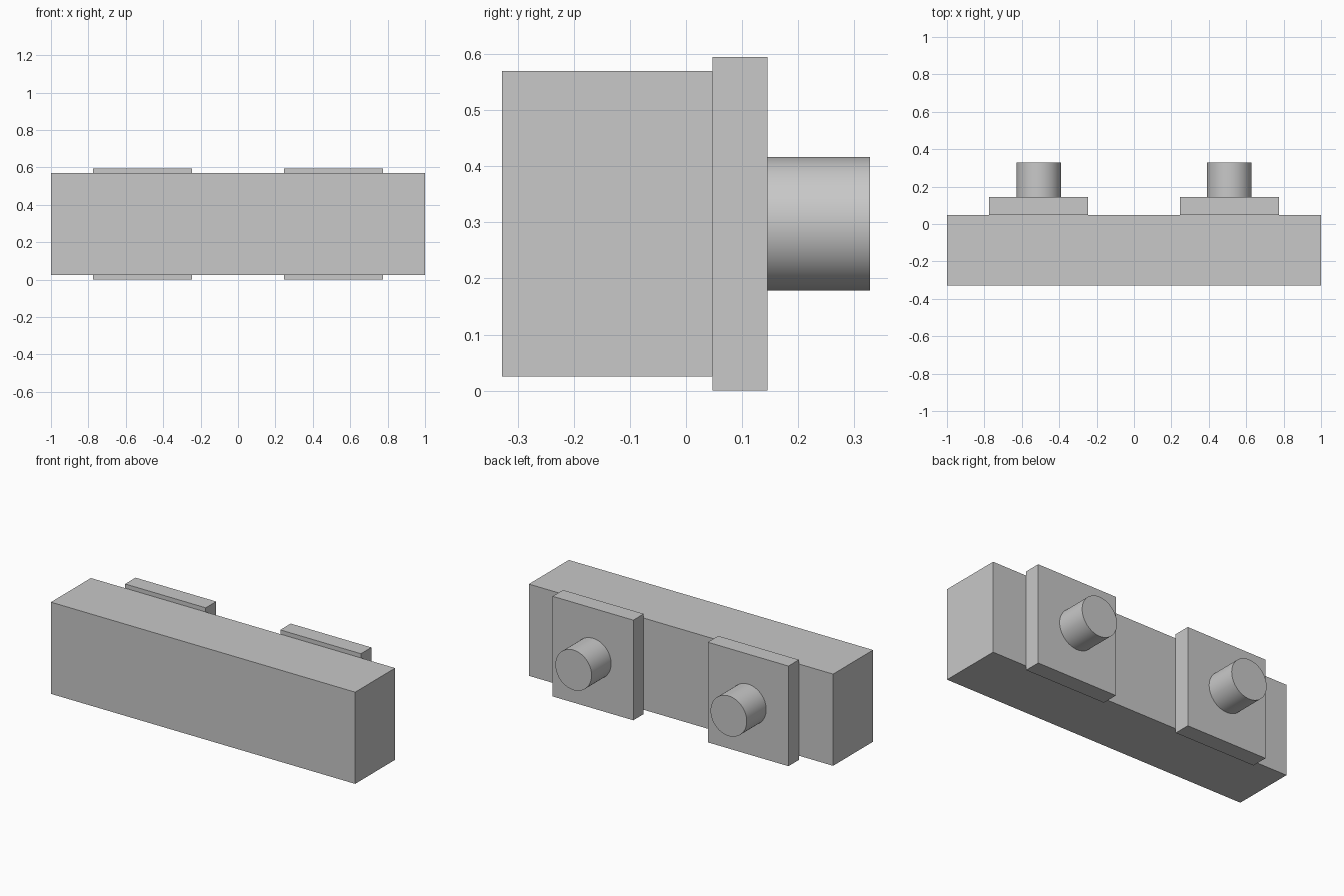
import bpy
import math

cube = bpy.data.objects.get("Cube")
if cube:
    bpy.data.objects.remove(cube, do_unlink=True)

# Single plain grey finish
grey = bpy.data.materials.new("light_grey")
grey.use_nodes = True
grey.diffuse_color = (0.58, 0.58, 0.58, 1)
grey.node_tree.nodes["Principled BSDF"].inputs["Base Color"].default_value = grey.diffuse_color


def finish(name):
    obj = bpy.context.object
    obj.name = name
    obj.data.materials.append(grey)
    return obj


def box(name, low, high):
    centre = [(a + b) / 2 for a, b in zip(low, high)]
    bpy.ops.mesh.primitive_cube_add(size=1, location=centre)
    bpy.context.object.scale = [b - a for a, b in zip(low, high)]
    bpy.ops.object.transform_apply(location=False, rotation=False, scale=True)
    return finish(name)


def peg(name, x, z, radius, back, tip):
    bpy.ops.mesh.primitive_cylinder_add(
        vertices=64, radius=radius, depth=tip - back,
        location=(x, (back + tip) / 2, z), rotation=(math.pi / 2, 0, 0))
    bpy.ops.object.shade_smooth_by_angle(angle=math.radians(30))
    return finish(name)


BLOCK_BACK, PLATE_BACK, PEG_TIP = 0.047, 0.145, 0.328
HEIGHT = 0.595

# Long main block
box("main_block", (-1, -PEG_TIP, 0.025), (1, BLOCK_BACK, 0.57))

# Mounting plate and round peg on each side
for side, sign in (("left", 1), ("right", -1)):
    x = sign * 0.51
    box(side + "_plate", (x - 0.265, BLOCK_BACK, 0), (x + 0.265, PLATE_BACK, HEIGHT))
    peg(side + "_peg", x, HEIGHT / 2, 0.119, PLATE_BACK, PEG_TIP)
